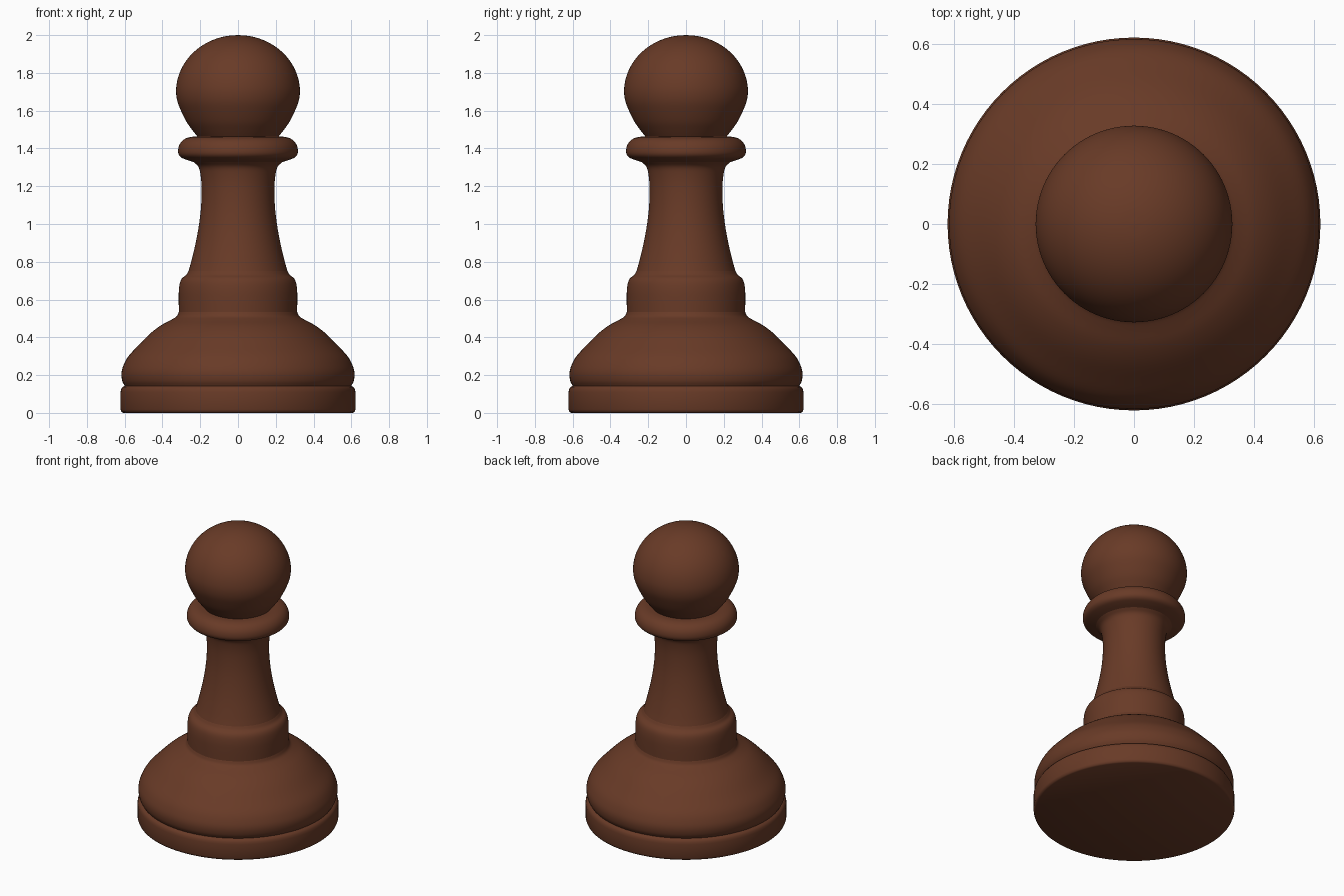
import bpy, bmesh
from math import sin, cos, pi, radians
from mathutils import Vector

SIDES = 96

cube = bpy.data.objects.get("Cube")
if cube:
    bpy.data.objects.remove(cube, do_unlink=True)

wood = bpy.data.materials.new("dark_brown_wood")
wood.use_nodes = True
color = (0.14, 0.043, 0.02, 1)
wood.diffuse_color = color
wood.node_tree.nodes["Principled BSDF"].inputs["Base Color"].default_value = color


def smooth_curve(points, steps=4):
    """Catmull-Rom curve through (radius, height) points."""
    p = [Vector(q) for q in points]
    p = [2 * p[0] - p[1]] + p + [2 * p[-1] - p[-2]]
    out = []
    for a, b, c, d in zip(p, p[1:], p[2:], p[3:]):
        for i in range(steps):
            t = i / steps
            out.append(0.5 * (2 * b + (c - a) * t + (2 * a - 5 * b + 4 * c - d) * t**2
                              + (3 * b - a - 3 * c + d) * t**3))
    return out + [p[-2]]


def turn(name, profile):
    """Lathe a bottom-to-top profile around the z axis."""
    bm = bmesh.new()
    rings = [[bm.verts.new((r * cos(2 * pi * i / SIDES), r * sin(2 * pi * i / SIDES), z))
              for i in range(SIDES)] for r, z in profile]
    for low, high in zip(rings, rings[1:]):
        for i in range(SIDES):
            j = (i + 1) % SIDES
            bm.faces.new((low[i], low[j], high[j], high[i]))
    bmesh.ops.remove_doubles(bm, verts=bm.verts, dist=1e-5)
    mesh = bpy.data.meshes.new(name)
    bm.to_mesh(mesh)
    bm.free()
    mesh.materials.append(wood)
    obj = bpy.data.objects.new(name, mesh)
    bpy.context.collection.objects.link(obj)
    bpy.ops.object.select_all(action="DESELECT")
    obj.select_set(True)
    bpy.context.view_layer.objects.active = obj
    bpy.ops.object.shade_smooth_by_angle(angle=radians(40))


# Flat round foot with softened rims
turn("foot", [(0, 0), (0.608, 0), (0.617, 0.005), (0.622, 0.018), (0.622, 0.11),
              (0.619, 0.125), (0.612, 0.137), (0.6, 0.143)])

# Wide domed base
turn("base_dome", smooth_curve([(0.6, 0.143), (0.613, 0.17), (0.617, 0.21), (0.607, 0.25),
                                (0.58, 0.3), (0.525, 0.36), (0.465, 0.42), (0.41, 0.462),
                                (0.355, 0.492), (0.325, 0.511), (0.313, 0.535)]))

# Straight band above the dome
turn("lower_band", smooth_curve([(0.313, 0.535), (0.314, 0.6), (0.313, 0.65), (0.307, 0.69),
                                 (0.295, 0.714), (0.275, 0.73), (0.262, 0.75)]))

# Tapering stem flaring out under the collar
turn("stem", smooth_curve([(0.262, 0.75), (0.248, 0.8), (0.224, 0.9), (0.206, 1.0),
                           (0.195, 1.1), (0.193, 1.2), (0.2, 1.27), (0.211, 1.305),
                           (0.235, 1.328)]))

# Rounded collar
turn("collar", smooth_curve([(0.235, 1.328), (0.275, 1.341), (0.304, 1.355), (0.317, 1.378),
                             (0.312, 1.415), (0.29, 1.445), (0.255, 1.46), (0.215, 1.463)]))

# Round head, slightly narrowed below
crown = [(0.328 * cos(i * pi / 20), 1.7 + 0.3 * sin(i * pi / 20)) for i in range(11)]
turn("head", smooth_curve([(0.215, 1.463), (0.24, 1.495), (0.272, 1.54), (0.302, 1.6),
                           (0.321, 1.65)] + crown))
